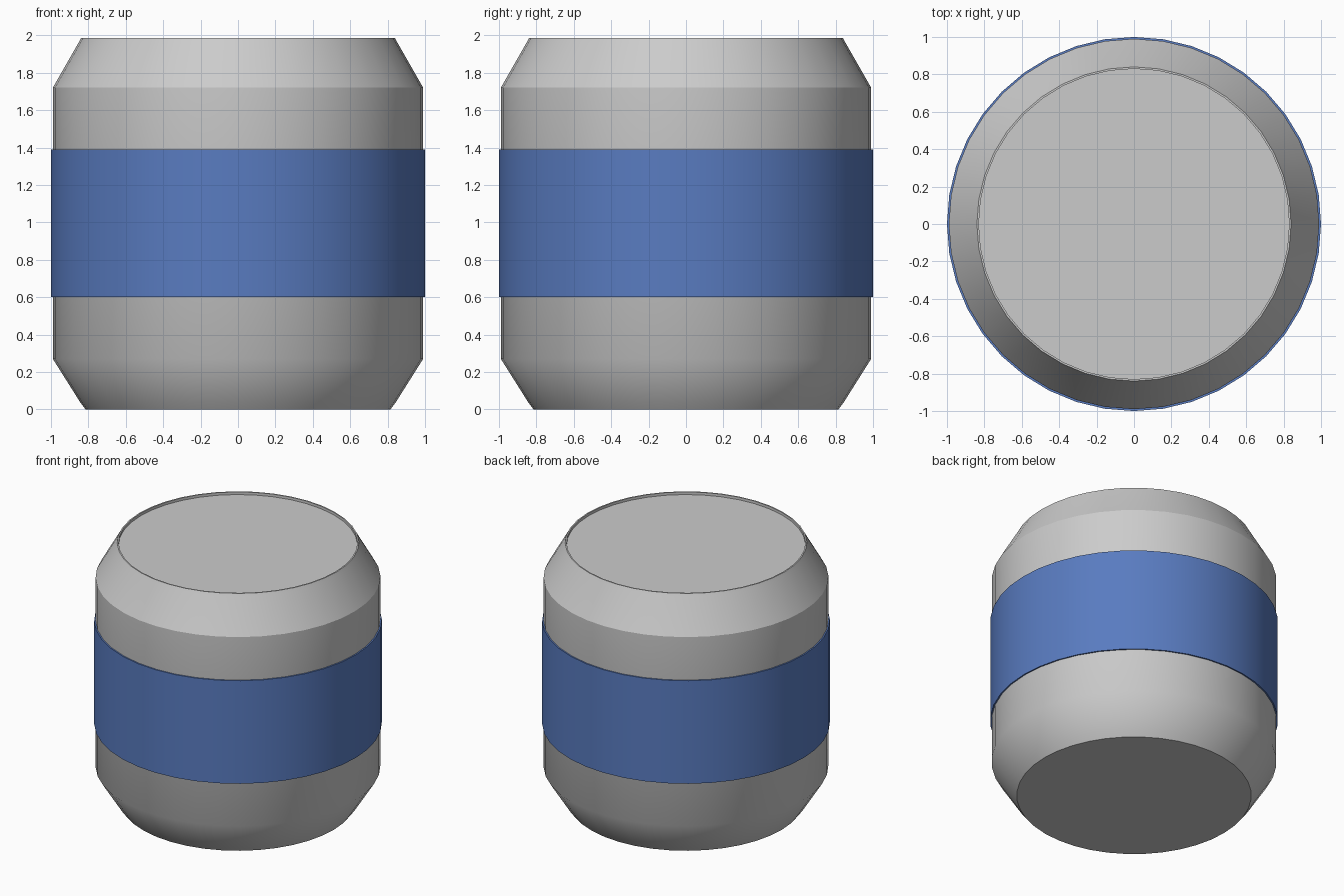
import bpy
import bmesh
import math

SIDES = 40

cube = bpy.data.objects.get("Cube")
if cube:
    bpy.data.objects.remove(cube, do_unlink=True)


def make_material(name, color):
    mat = bpy.data.materials.new(name)
    mat.use_nodes = True
    mat.diffuse_color = color
    mat.node_tree.nodes["Principled BSDF"].inputs["Base Color"].default_value = color
    return mat


def lathe(name, profile, mat, sharp_heights=(), closed=False):
    """Spin a (radius, height) profile round z; creases stay hard at the given heights."""
    bm = bmesh.new()
    rings = []
    for r, z in profile:
        angles = [math.tau * i / SIDES for i in range(SIDES)]
        rings.append([bm.verts.new((r * math.cos(a), r * math.sin(a), z)) for a in angles])
    pairs = list(zip(rings, rings[1:]))
    if closed:
        pairs.append((rings[-1], rings[0]))
    else:
        bm.faces.new(rings[0])
        bm.faces.new(rings[-1])
    for low, high in pairs:
        for i in range(SIDES):
            j = (i + 1) % SIDES
            bm.faces.new((low[i], low[j], high[j], high[i]))
    bmesh.ops.recalc_face_normals(bm, faces=bm.faces)
    for face in bm.faces:
        face.smooth = True
    for edge in bm.edges:
        a, b = (v.co.z for v in edge.verts)
        level = abs(a - b) < 1e-5 and any(abs(a - h) < 1e-4 for h in sharp_heights)
        edge.smooth = not (level or edge.calc_face_angle(0) > math.radians(40))
    mesh = bpy.data.meshes.new(name)
    bm.to_mesh(mesh)
    bm.free()
    mesh.materials.append(mat)
    obj = bpy.data.objects.new(name, mesh)
    bpy.context.collection.objects.link(obj)
    return obj


metal = make_material("light grey metal", (0.6, 0.6, 0.6, 1))
blue = make_material("blue paint", (0.10, 0.20, 0.53, 1))

# Body: tapered base, straight wall, tapered shoulder, thin rim and sunken lid
lathe("can_body", [(0.815, 0), (0.845, 0.04), (0.99, 0.27), (0.99, 1.72),
                   (0.85, 1.965), (0.84, 1.985), (0.83, 1.985), (0.83, 1.965)],
      metal, sharp_heights=(1.72,))

# Wide painted band, a thin sleeve just proud of the wall
lathe("painted_band", [(0.985, 0.6), (1.0, 0.6), (1.0, 1.39), (0.985, 1.39)],
      blue, closed=True)
